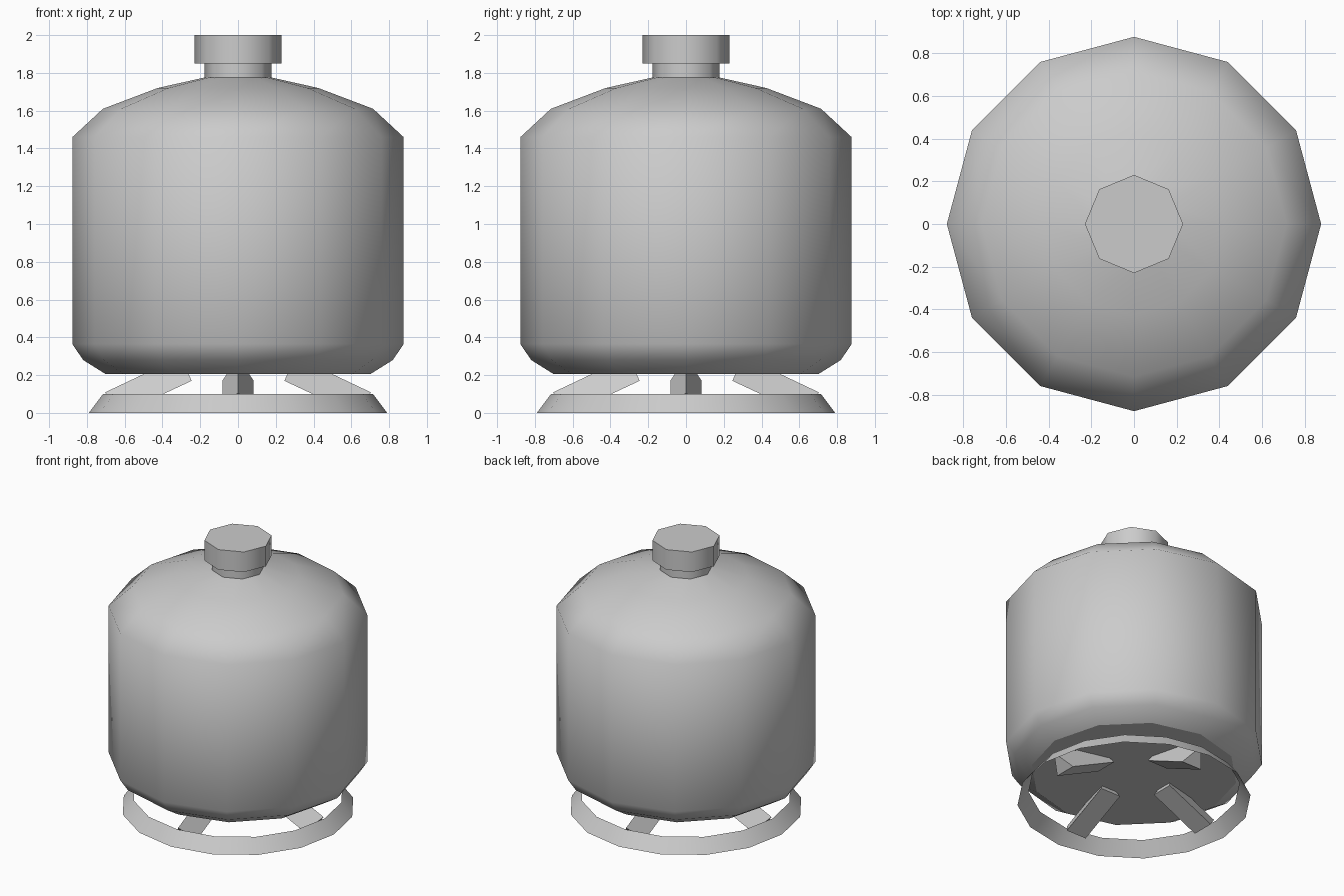
import bpy, bmesh, math
from mathutils import Matrix

cube = bpy.data.objects.get("Cube")
if cube:
    bpy.data.objects.remove(cube, do_unlink=True)

grey = bpy.data.materials.new("light_grey")
grey.use_nodes = True
colour = (0.6, 0.6, 0.6, 1)
grey.diffuse_color = colour
grey.node_tree.nodes["Principled BSDF"].inputs["Base Color"].default_value = colour


def add_object(name, bm):
    mesh = bpy.data.meshes.new(name)
    bm.to_mesh(mesh)
    bm.free()
    mesh.materials.append(grey)
    obj = bpy.data.objects.new(name, mesh)
    bpy.context.collection.objects.link(obj)
    return obj


def lathe(name, profile, sides, capped=True):
    """Turn a (radius, height) profile, bottom to top, around z."""
    bm = bmesh.new()
    rings = []
    for r, z in profile:
        angles = [math.tau * i / sides for i in range(sides)]
        rings.append([bm.verts.new((r * math.cos(a), r * math.sin(a), z)) for a in angles])
    for low, high in zip(rings, rings[1:]):
        for i in range(sides):
            j = (i + 1) % sides
            bm.faces.new((low[i], low[j], high[j], high[i])).smooth = True
    if capped:
        bm.faces.new(rings[0][::-1])
        bm.faces.new(rings[-1])
    return add_object(name, bm)


# Tank with sloped shoulder and chamfered base
lathe("tank_body", [(0.70, 0.205), (0.82, 0.28), (0.877, 0.365), (0.877, 1.46),
                    (0.715, 1.61), (0.425, 1.72), (0.18, 1.775)], 12)

# Filler neck and cap
lathe("neck", [(0.178, 1.76), (0.178, 1.86)], 8)
lathe("cap", [(0.23, 1.85), (0.23, 2.0)], 8)

# Thin conical foot ring
lathe("foot_ring", [(0.79, 0), (0.715, 0.1)], 16, capped=False)

# Three-sided struts, ridge on top, rising from the ring to the tank
for k, side in enumerate(("left", "back", "right", "front")):
    bm = bmesh.new()
    outer = [(0.607, -0.083, 0.001), (0.607, 0.083, 0.001), (0.705, 0, 0.108)]
    inner = [(0.245, -0.083, 0.17), (0.245, 0.083, 0.17), (0.306, 0, 0.297)]
    a = [bm.verts.new(p) for p in outer]
    b = [bm.verts.new(p) for p in inner]
    bm.faces.new(a)
    bm.faces.new(b[::-1])
    for i in range(3):
        j = (i + 1) % 3
        bm.faces.new((a[j], a[i], b[i], b[j]))
    bmesh.ops.recalc_face_normals(bm, faces=bm.faces)
    bm.transform(Matrix.Rotation(math.radians(90 * k), 4, "Z"))
    add_object("strut_" + side, bm)
